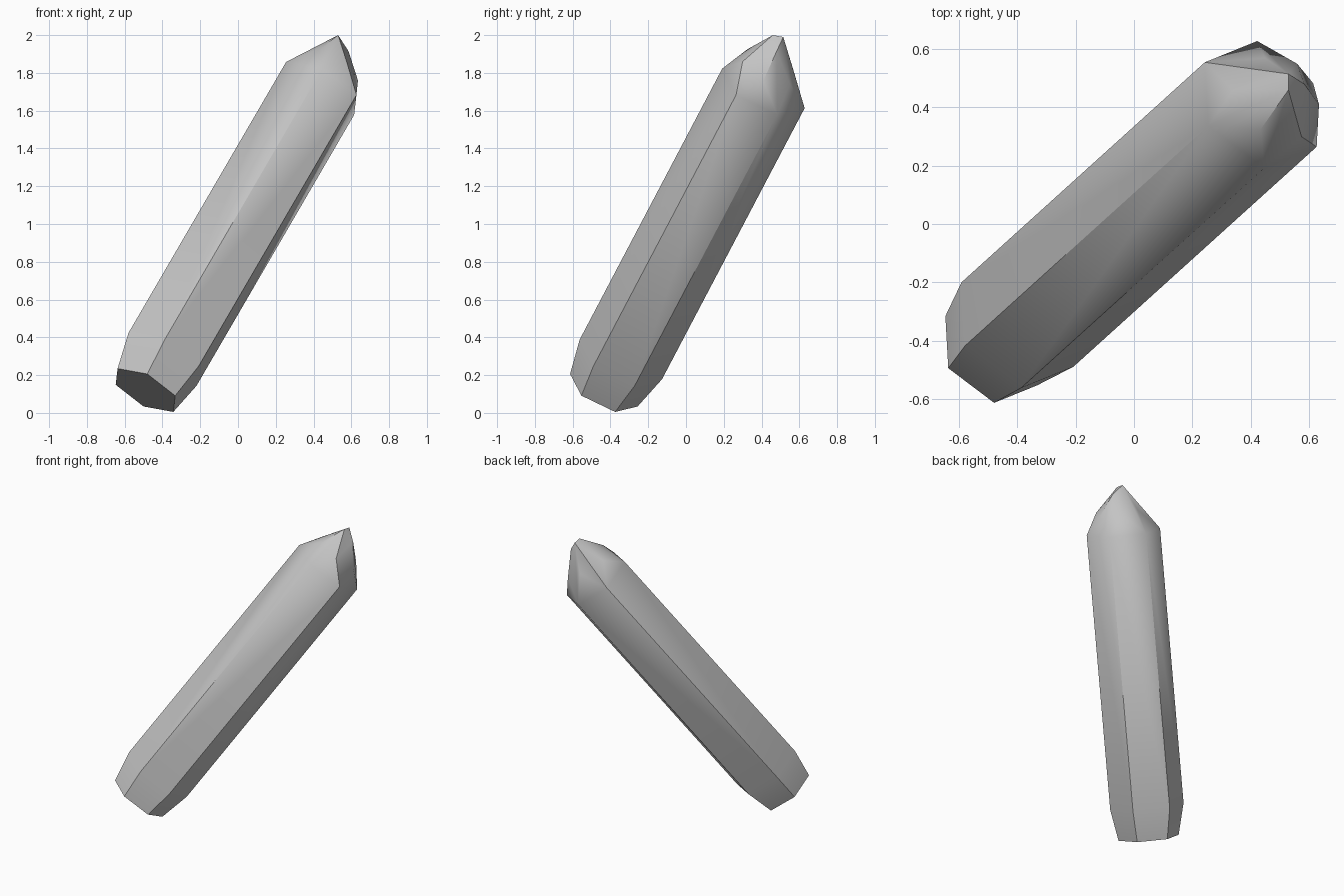
import bpy
import bmesh
import math
from mathutils import Vector

cube = bpy.data.objects.get("Cube")
if cube:
    bpy.data.objects.remove(cube, do_unlink=True)

# Single grey stone colour
stone = bpy.data.materials.new("grey_stone")
stone.use_nodes = True
grey = (0.55, 0.55, 0.55, 1)
stone.diffuse_color = grey
stone.node_tree.nodes["Principled BSDF"].inputs["Base Color"].default_value = grey

# Two half diagonals span the hexagonal cross-section of the leaning shaft
U = Vector((-0.18, -0.073, 0.14))
W = Vector((0.192, -0.145, -0.035))


def hexagon(centre, scale):
    half = [U, U + W, W]
    return [Vector(centre) + scale * s * v for s in (1, -1) for v in half]


# Narrow foot, then the shaft between its lower and upper shoulders
points = hexagon((-0.49, -0.435, 0.12), 0.82)
points += hexagon((-0.40, -0.345, 0.283), 1)
points += hexagon((0.435, 0.41, 1.718), 1)

# Irregular cut facets of the tip
points += [Vector(p) for p in (
    (0.435, 0.325, 1.925), (0.575, 0.30, 1.86), (0.635, 0.41, 1.76),
    (0.585, 0.48, 1.915), (0.56, 0.55, 1.74), (0.45, 0.57, 1.81),
    (0.34, 0.46, 1.89), (0.53, 0.46, 2.0), (0.53, 0.515, 1.99))]

# Wrap the corner points in one closed convex crystal
bm = bmesh.new()
for p in points:
    bm.verts.new(p)
bmesh.ops.convex_hull(bm, input=bm.verts[:])
loose = [v for v in bm.verts if not v.link_faces]
bmesh.ops.delete(bm, geom=loose, context="VERTS")
bmesh.ops.dissolve_limit(bm, angle_limit=math.radians(2),
                         verts=bm.verts[:], edges=bm.edges[:])
bmesh.ops.recalc_face_normals(bm, faces=bm.faces[:])

mesh = bpy.data.meshes.new("crystal_shard")
bm.to_mesh(mesh)
bm.free()
mesh.materials.append(stone)
crystal = bpy.data.objects.new("crystal_shard", mesh)
bpy.context.collection.objects.link(crystal)

# Smooth the shallow facets, keep the long edges crisp
bpy.ops.object.select_all(action="DESELECT")
crystal.select_set(True)
bpy.context.view_layer.objects.active = crystal
bpy.ops.object.shade_smooth_by_angle(angle=math.radians(35))
